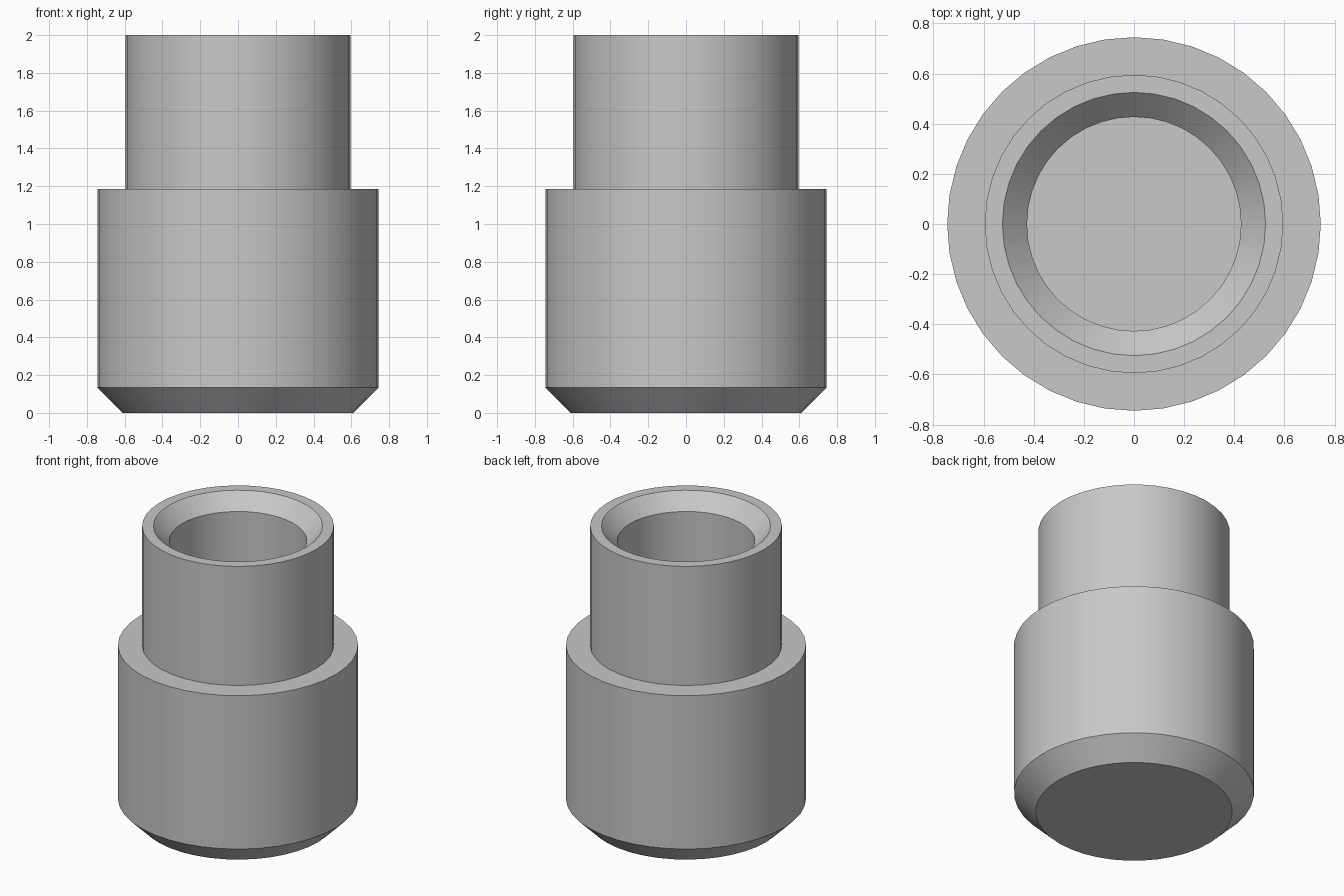
import bpy
import bmesh
import math

cube = bpy.data.objects.get("Cube")
if cube:
    bpy.data.objects.remove(cube, do_unlink=True)

SIDES = 40


def make_material(name, colour):
    mat = bpy.data.materials.new(name)
    mat.use_nodes = True
    mat.diffuse_color = colour
    mat.node_tree.nodes["Principled BSDF"].inputs["Base Color"].default_value = colour
    return mat


def lathe(name, profile, mat):
    """Turn a (radius, height) profile about z and close both ends."""
    bm = bmesh.new()
    rings = []
    for r, z in profile:
        angles = [math.tau * i / SIDES for i in range(SIDES)]
        rings.append([bm.verts.new((r * math.cos(a), r * math.sin(a), z)) for a in angles])
    for low, high in zip(rings, rings[1:]):
        for i in range(SIDES):
            j = (i + 1) % SIDES
            bm.faces.new((low[i], low[j], high[j], high[i]))
    bm.faces.new(rings[0][::-1])
    bm.faces.new(rings[-1])
    bmesh.ops.recalc_face_normals(bm, faces=bm.faces)
    mesh = bpy.data.meshes.new(name)
    bm.to_mesh(mesh)
    bm.free()
    mesh.materials.append(mat)
    obj = bpy.data.objects.new(name, mesh)
    bpy.context.collection.objects.link(obj)
    bpy.ops.object.select_all(action="DESELECT")
    obj.select_set(True)
    bpy.context.view_layer.objects.active = obj
    bpy.ops.object.shade_smooth_by_angle(angle=math.radians(30))
    return obj


grey = make_material("light grey", (0.58, 0.58, 0.58, 1))

# Stepped body: chamfered base, shoulder, neck, countersunk blind bore
lathe("stepped_sleeve", [
    (0.61, 0), (0.745, 0.135),        # base chamfer
    (0.745, 1.185), (0.595, 1.185),   # body and shoulder
    (0.595, 2), (0.525, 2),           # neck and rim
    (0.427, 1.9), (0.427, 1.0),       # countersink and bore
], grey)
